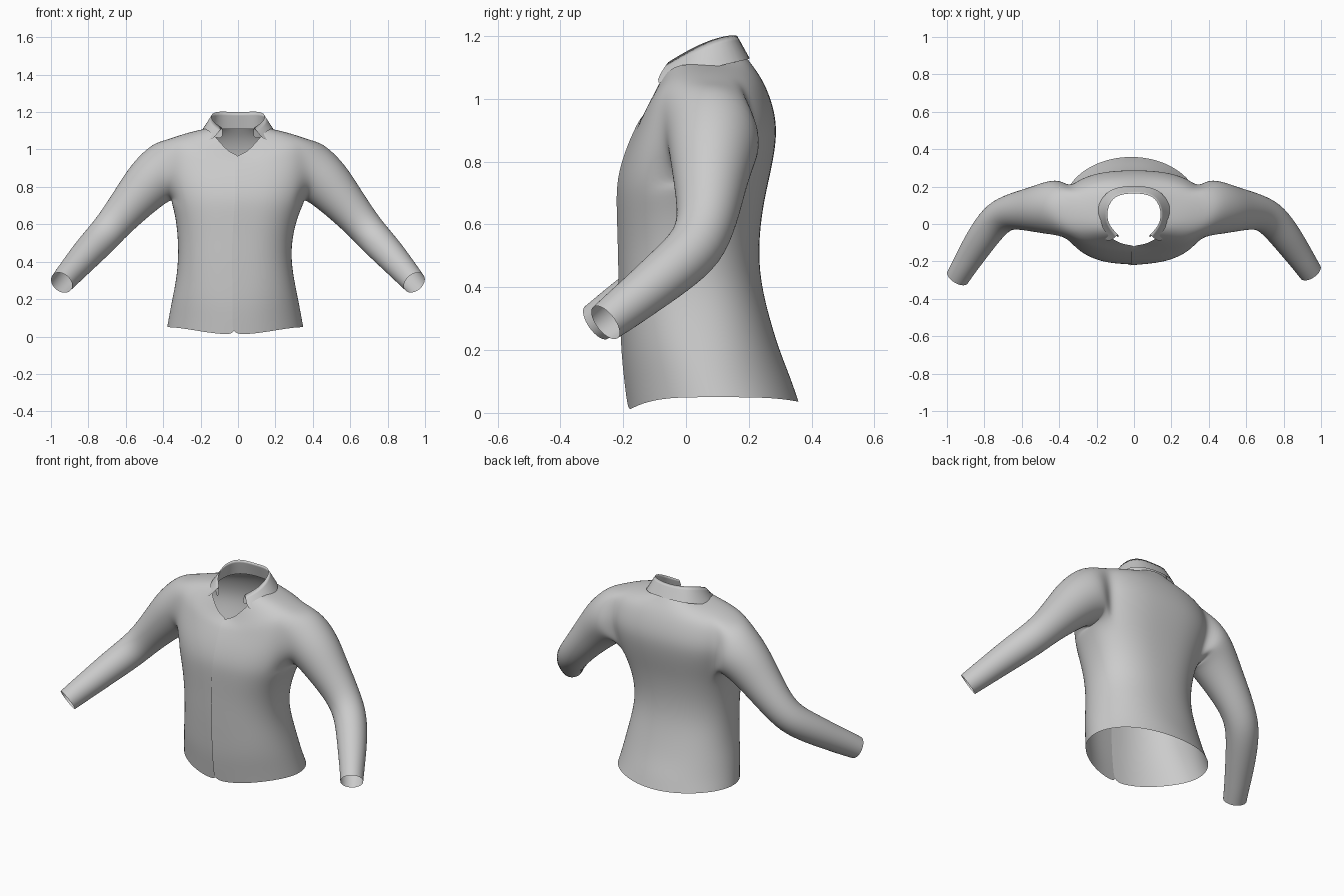
import bpy, bmesh
from math import sin, cos, pi, copysign
from mathutils import Vector

cube = bpy.data.objects.get("Cube")
if cube:
    bpy.data.objects.remove(cube)

fabric = bpy.data.materials.new("light grey fabric")
fabric.use_nodes = True
grey = (0.6, 0.6, 0.6, 1)
fabric.diffuse_color = grey
fabric.node_tree.nodes["Principled BSDF"].inputs["Base Color"].default_value = grey


def finish(bm, name):
    """Turn a bmesh into a smooth subdivided object."""
    bmesh.ops.recalc_face_normals(bm, faces=bm.faces)
    mesh = bpy.data.meshes.new(name)
    bm.to_mesh(mesh)
    bm.free()
    mesh.materials.append(fabric)
    obj = bpy.data.objects.new(name, mesh)
    bpy.context.collection.objects.link(obj)
    sub = obj.modifiers.new("smooth", "SUBSURF")
    sub.levels = sub.render_levels = 2
    mesh.shade_smooth()
    return obj


def power(v, e):
    return copysign(abs(v) ** e, v)


# Body rings: side z, front z, back z, centre x, half width, front y, back y, roundness
RINGS = [
    (.05, .01, .035, -.015, .366, -.18, .36, 1),
    (.11, .09, .11, -.015, .355, -.19, .335, 1),
    (.20, .18, .19, -.015, .338, -.20, .302, .95),
    (.30, .29, .29, -.015, .317, -.205, .27, .9),
    (.42, .42, .42, -.018, .302, -.21, .237, .88),
    (.54, .54, .54, -.015, .308, -.212, .232, .85),
    (.65, .65, .65, -.007, .33, -.216, .245, .8),
    (.73, .73, .73, 0, .36, -.216, .262, .8),
    (.82, .80, .82, 0, .385, -.20, .282, .8),
    (.90, .86, .91, 0, .40, -.178, .292, .8),
    (.98, .90, .99, 0, .405, -.16, .275, .85),
    (1.05, .93, 1.05, 0, .385, -.145, .25, .9),
    (1.085, .95, 1.09, 0, .29, -.13, .225, 1),
    (1.11, .97, 1.13, 0, .18, -.115, .195, 1),
]
COLS = 32
bm = bmesh.new()
grid = []
for side, front, back, cx, half, yf, yb, e in RINGS:
    row = []
    for j in range(COLS + 1):
        a = 2 * pi * j / COLS - pi / 2
        s = sin(a)
        x = cx + half * power(cos(a), e)
        y = (yf + yb) / 2 + (yb - yf) / 2 * power(s, e)
        z = side + ((front if s < 0 else back) - side) * s ** 4
        if j == 0 and side < 1.1:   # overlapping front placket
            x, y = x - .015, y - .005
        row.append(bm.verts.new((x, y, z)))
    grid.append(row)

# Armholes span these rows and columns on each side
LOW, HIGH, SPAN = 7, 11, 3
quarter = COLS // 4


def in_armhole(i, j):
    return LOW <= i < HIGH and any(c - SPAN <= j < c + SPAN for c in (quarter, 3 * quarter))


for i in range(len(grid) - 1):
    for j in range(COLS):
        if not in_armhole(i, j):
            bm.faces.new((grid[i][j], grid[i][j + 1], grid[i + 1][j + 1], grid[i + 1][j]))

# Sleeve rings: distance from centre, y, z, horizontal radius, vertical radius
SLEEVE = [
    (.405, .09, .88, .153, .165),
    (.47, .085, .825, .14, .142),
    (.55, .077, .735, .118, .12),
    (.645, .07, .625, .098, .1),
    (.725, .04, .53, .094, .092),
    (.80, -.055, .452, .087, .086),
    (.87, -.165, .372, .076, .075),
    (.907, -.225, .33, .069, .071),
    (.943, -.285, .288, .064, .064),
]
for sgn, column in ((1, quarter), (-1, 3 * quarter)):
    # Armhole loop, from front bottom corner round by the back
    f, b = column - SPAN * sgn, column + SPAN * sgn
    loop = [grid[LOW][j] for j in range(f, b, sgn)]
    loop += [grid[i][b] for i in range(LOW, HIGH)]
    loop += [grid[HIGH][j] for j in range(b, f, -sgn)]
    loop += [grid[i][f] for i in range(HIGH, LOW, -1)]
    n = len(loop)
    path = [Vector((sgn * x, y * (.9 if sgn > 0 and y < 0 else 1), z)) for x, y, z, _, _ in SLEEVE]
    previous = loop
    for k, (centre, spec) in enumerate(zip(path, SLEEVE)):
        d = (path[min(k + 1, len(path) - 1)] - path[max(k - 1, 0)]).normalized()
        if k == 0:
            d = Vector((sgn, 0, -.35)).normalized()
        u = Vector((0, 0, sgn)).cross(d).normalized()
        v = d.cross(u) * sgn
        ring = []
        for m in range(n):
            a = 1.25 * pi + 2 * pi * m / n
            ring.append(bm.verts.new(centre + u * cos(a) * spec[3] + v * sin(a) * spec[4]))
        for m in range(n):
            q = (m + 1) % n
            bm.faces.new((previous[m], previous[q], ring[q], ring[m]))
        previous = ring
finish(bm, "shirt_body_and_sleeves")

# Collar: stand base, fold line and leaf edge from centre back to the front tip
BASE = [(0, .19, 1.11), (.11, .175, 1.11), (.165, .09, 1.10), (.165, 0, 1.08), (.075, -.085, 1.045)]
FOLD = [(0, .165, 1.2), (.105, .155, 1.21), (.145, .08, 1.195), (.14, 0, 1.155), (.085, -.055, 1.12)]
LEAF = [(0, .207, 1.13), (.135, .195, 1.125), (.197, .1, 1.105), (.212, .01, 1.075), (.147, -.118, 1.03)]
bm = bmesh.new()
strips = []
for line in (BASE, FOLD, LEAF):
    full = [(-x, y, z) for x, y, z in line[:0:-1]] + line
    strips.append([bm.verts.new(p) for p in full])
for lower, upper in zip(strips, strips[1:]):
    for j in range(len(lower) - 1):
        bm.faces.new((lower[j], lower[j + 1], upper[j + 1], upper[j]))
crease = bm.edges.layers.float.new("crease_edge")
for p, q in zip(strips[1], strips[1][1:]):
    bm.edges.get((p, q))[crease] = .6
finish(bm, "collar")
